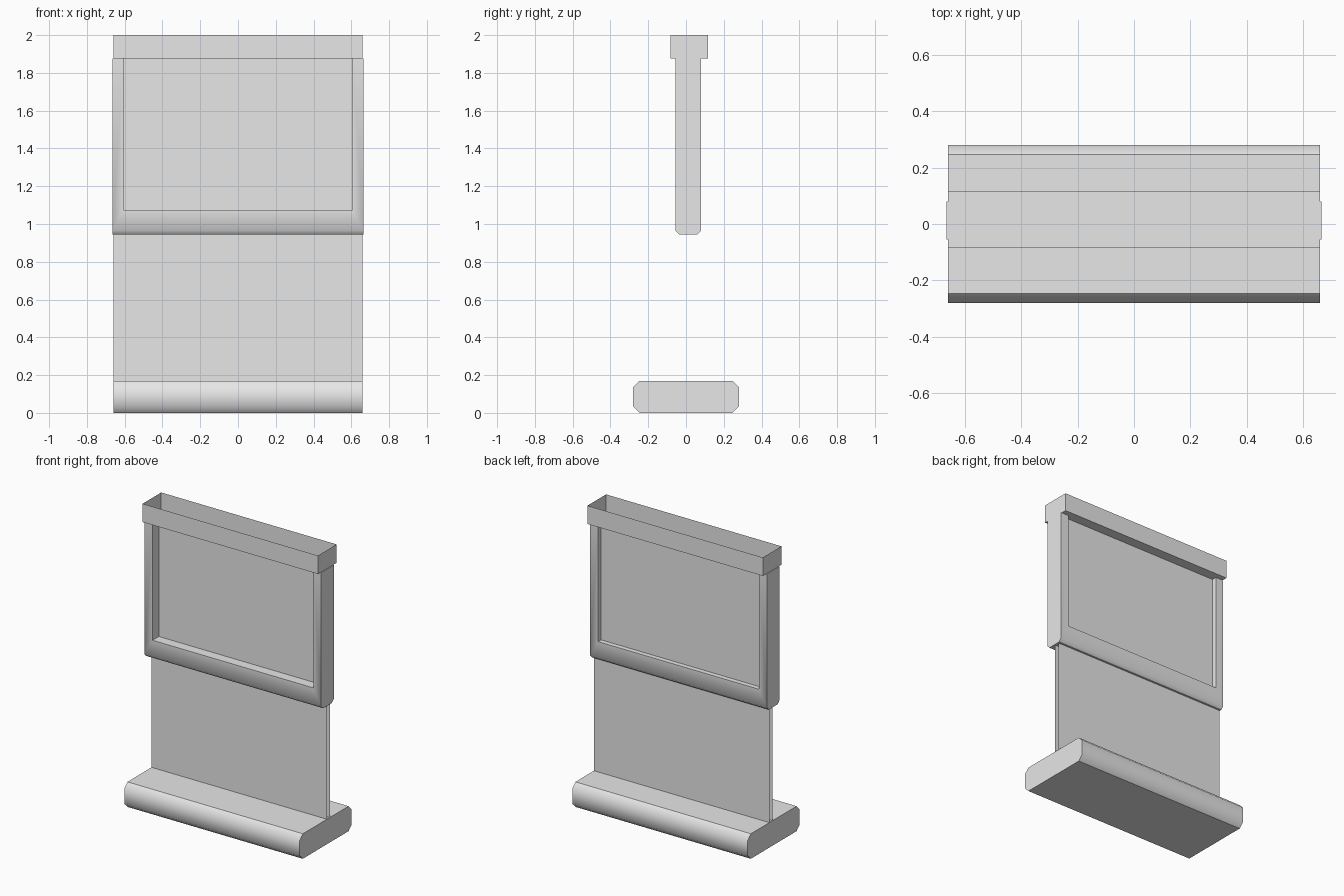
import bpy, bmesh, math
from mathutils import Vector

cube = bpy.data.objects.get("Cube")
if cube:
    bpy.data.objects.remove(cube, do_unlink=True)

grey = bpy.data.materials.new("plain_grey")
grey.use_nodes = True
grey.diffuse_color = (0.8, 0.8, 0.8, 1)
grey.node_tree.nodes["Principled BSDF"].inputs["Base Color"].default_value = (0.8, 0.8, 0.8, 1)


def finish(name, bm, smooth=False):
    """Turn a bmesh into an object; horizontal faces keep crisp borders."""
    bm.normal_update()
    if smooth:
        for f in bm.faces:
            f.smooth = True
        for e in bm.edges:
            flat = any(abs(f.normal.z) > 0.99 for f in e.link_faces)
            e.smooth = not flat and e.calc_face_angle(0) < math.radians(50)
    mesh = bpy.data.meshes.new(name)
    bm.to_mesh(mesh)
    bm.free()
    mesh.materials.append(grey)
    obj = bpy.data.objects.new(name, mesh)
    bpy.context.collection.objects.link(obj)
    return obj


def prism(points, sweep):
    """Extrude a closed outline along a vector."""
    bm = bmesh.new()
    face = bm.faces.new([bm.verts.new(p) for p in points])
    ext = bmesh.ops.extrude_face_region(bm, geom=[face])
    verts = [v for v in ext["geom"] if isinstance(v, bmesh.types.BMVert)]
    bmesh.ops.translate(bm, verts=verts, vec=Vector(sweep))
    bmesh.ops.recalc_face_normals(bm, faces=bm.faces)
    return bm


def box(x, y0, y1, z0, z1):
    return prism([(-x, y0, z0), (x, y0, z0), (x, y1, z0), (-x, y1, z0)], (0, 0, z1 - z0))


def bevel_long_edges(bm, width, keep):
    """Chamfer the edges running along x that meet the rule."""
    edges = [e for e in bm.edges
             if abs(e.verts[0].co.x - e.verts[1].co.x) > 1
             and keep((e.verts[0].co + e.verts[1].co) / 2)]
    bmesh.ops.bevel(bm, geom=edges, offset=width, segments=1, affect='EDGES')


HALF, POST, INNER = 0.66, 0.665, 0.605
BASE_TOP, FRAME_BOTTOM, SILL, CAP_BOTTOM = 0.17, 0.945, 1.075, 1.875

# Heavy foot with chamfered long edges
bm = box(HALF, -0.28, 0.28, 0, BASE_TOP)
bevel_long_edges(bm, 0.034, lambda c: True)
finish("base", bm, smooth=True)

# U-shaped frame: two posts and a bottom rail, chamfered underneath
outline = [(-POST, FRAME_BOTTOM), (POST, FRAME_BOTTOM), (POST, CAP_BOTTOM), (INNER, CAP_BOTTOM),
           (INNER, SILL), (-INNER, SILL), (-INNER, CAP_BOTTOM), (-POST, CAP_BOTTOM)]
bm = prism([(x, -0.055, z) for x, z in outline], (0, 0.135, 0))
bevel_long_edges(bm, 0.02, lambda c: c.z < FRAME_BOTTOM + 0.01)
finish("frame", bm, smooth=True)

# Open-topped tray across the top
bm = box(HALF, -0.083, 0.117, CAP_BOTTOM, 2)
top = [f for f in bm.faces if f.calc_center_median().z > 1.99]
bmesh.ops.delete(bm, geom=top, context='FACES')
finish("top_tray", bm)

# Two thin sheets, front and back, from the foot up to the tray
for name, y, side in (("front_panel", 0.013, 1), ("back_panel", 0.047, -1)):
    bm = bmesh.new()
    corners = [(-HALF, BASE_TOP), (HALF, BASE_TOP), (HALF, CAP_BOTTOM), (-HALF, CAP_BOTTOM)]
    bm.faces.new([bm.verts.new((x * side, y, z)) for x, z in corners])
    finish(name, bm)
